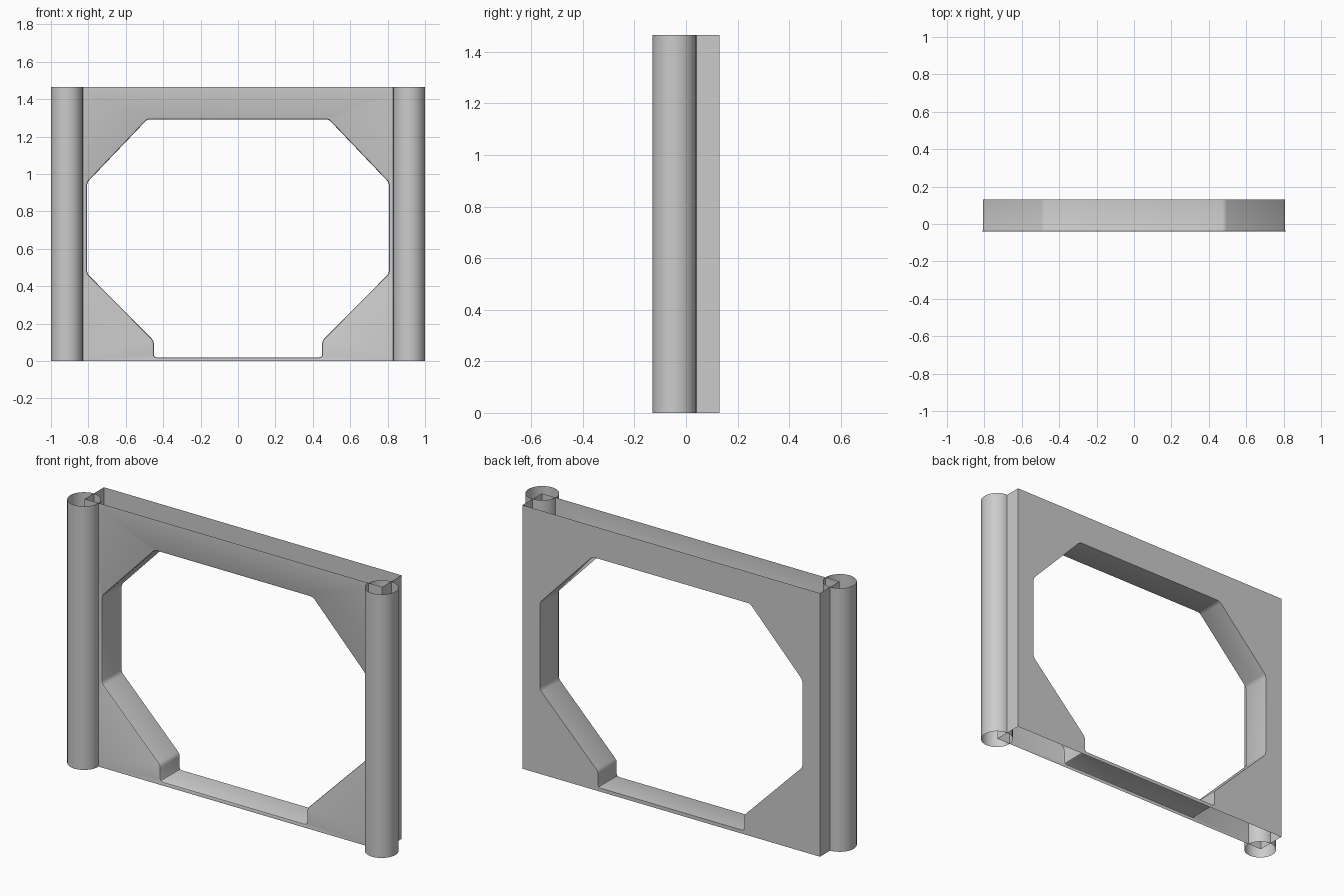
import bpy, bmesh
from mathutils import Vector

if "Cube" in bpy.data.objects:
    bpy.data.objects.remove(bpy.data.objects["Cube"])

H, HALF_W = 1.465, 0.915
FRONT, BACK = -0.04, 0.13


def rounded(points, r):
    """Replace each corner with a short three-point curve."""
    out = []
    for i, p in enumerate(points):
        p, a, b = Vector(p), Vector(points[i - 1]), Vector(points[(i + 1) % len(points)])
        s, e = p + (a - p).normalized() * r, p + (b - p).normalized() * r
        out += [s, (s + e) / 4 + p / 2, e]
    return out


def offset(points, d):
    """Mitred outward offset of a counter-clockwise loop."""
    out = []
    for i, p in enumerate(points):
        u = (p - points[i - 1]).normalized()
        v = (points[(i + 1) % len(points)] - p).normalized()
        n1, n2 = Vector((u.y, -u.x)), Vector((v.y, -v.x))
        out.append(p + (n1 + n2) * d / (1 + n1.dot(n2)))
    return out


def finish(name, bm, flip=False):
    me = bpy.data.meshes.new(name)
    bm.to_mesh(me)
    bm.free()
    ob = bpy.data.objects.new(name, me)
    bpy.context.collection.objects.link(ob)
    bpy.ops.object.select_all(action='DESELECT')
    ob.select_set(True)
    bpy.context.view_layer.objects.active = ob
    bpy.ops.object.shade_smooth_by_angle(angle=0.6)
    return ob


def ring(bm, pts, y):
    vs = [bm.verts.new((p[0], y, p[1])) for p in pts]
    return vs, [bm.edges.new((vs[i - 1], vs[i])) for i in range(len(vs))]


# Frame panel: open at top and bottom, with an octagonal opening
bm = bmesh.new()
half = [(0.45, 0.02), (0.45, 0.108), (0.807, 0.468), (0.807, 0.954), (0.485, 1.292)]
hole = rounded(half + [(-x, z) for x, z in reversed(half)], 0.014)
outer = [(-HALF_W, 0), (HALF_W, 0), (HALF_W, H), (-HALF_W, H)]

# Opening reveal with a softened front rim
sections = [(0.009, FRONT), (0.0027, FRONT + 0.0027), (0, FRONT + 0.009), (0, BACK)]
rings = [ring(bm, offset(hole, d), y) for d, y in sections]
for (a, _), (b, _) in zip(rings, rings[1:]):
    for i in range(len(a)):
        bm.faces.new((a[i - 1], b[i - 1], b[i], a[i]))

# Front and back sheets, and the two end walls
fv, fe = ring(bm, outer, FRONT)
bv, be = ring(bm, outer, BACK)
bmesh.ops.triangle_fill(bm, edges=fe + rings[0][1], use_beauty=True, normal=(0, -1, 0))
bmesh.ops.triangle_fill(bm, edges=be + rings[-1][1], use_beauty=True, normal=(0, 1, 0))
bm.faces.new((fv[1], bv[1], bv[2], fv[2]))
bm.faces.new((bv[0], fv[0], fv[3], bv[3]))
bmesh.ops.recalc_face_normals(bm, faces=bm.faces)
bm.faces.ensure_lookup_table()
back = next(f for f in bm.faces if all(v.co.y > BACK - 0.001 for v in f.verts))
if back.normal.y < 0:
    bmesh.ops.reverse_faces(bm, faces=bm.faces)
finish("frame_panel", bm)

# Open round tubes at both ends
for side, x in (("left", -HALF_W), ("right", HALF_W)):
    bm = bmesh.new()
    bmesh.ops.create_cone(bm, cap_ends=False, segments=32,
                          radius1=0.085, radius2=0.085, depth=H)
    bmesh.ops.translate(bm, verts=bm.verts, vec=(x, -0.045, H / 2))
    finish(side + "_post_tube", bm)
